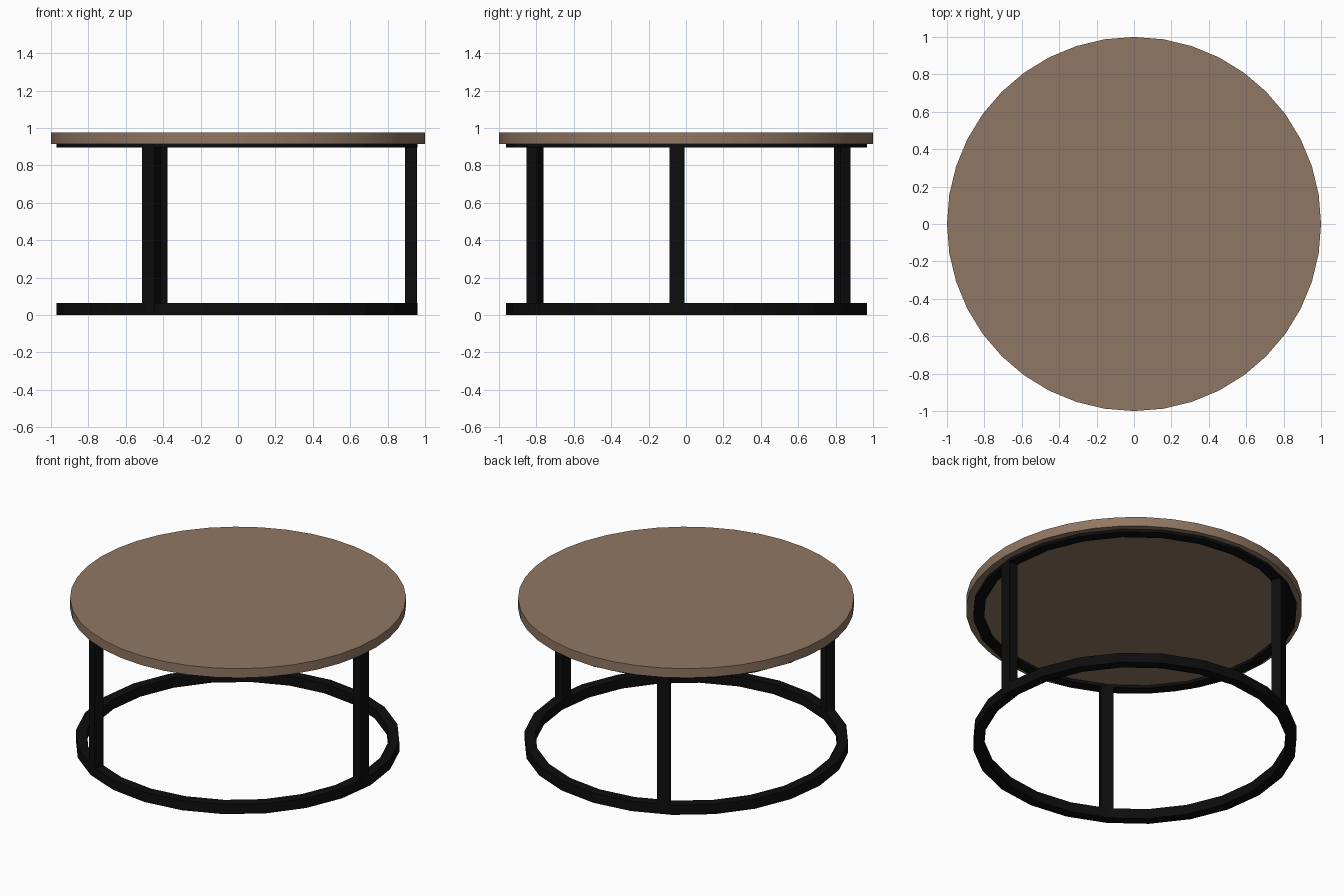
import bpy, bmesh, math
from mathutils import Matrix

if "Cube" in bpy.data.objects:
    bpy.data.objects.remove(bpy.data.objects["Cube"])

CX, CY = -0.005, 0.003      # slight offset of the metal frame


def material(name, rgb):
    m = bpy.data.materials.new(name)
    m.diffuse_color = (*rgb, 1)
    m.use_nodes = True
    m.node_tree.nodes["Principled BSDF"].inputs["Base Color"].default_value = m.diffuse_color
    return m


wood = material("brown wood", (0.28, 0.185, 0.125))
metal = material("black metal", (0.004, 0.004, 0.004))


def finish(name, bm, mat):
    bmesh.ops.recalc_face_normals(bm, faces=bm.faces)
    me = bpy.data.meshes.new(name)
    bm.to_mesh(me)
    bm.free()
    me.materials.append(mat)
    ob = bpy.data.objects.new(name, me)
    bpy.context.collection.objects.link(ob)
    return ob


def ring(name, r_in, r_out, z0, z1, sides=24):
    """Flat ring with a rectangular section."""
    bm = bmesh.new()
    section = [(r_in, z0), (r_out, z0), (r_out, z1), (r_in, z1)]
    loops = []
    for i in range(sides):
        a = 2 * math.pi * i / sides
        loops.append([bm.verts.new((CX + r * math.cos(a), CY + r * math.sin(a), z))
                      for r, z in section])
    for i in range(sides):
        p, q = loops[i], loops[(i + 1) % sides]
        for k in range(4):
            j = (k + 1) % 4
            bm.faces.new((p[k], q[k], q[j], p[j]))
    return finish(name, bm, metal)


def leg(name, degrees, radius=0.932):
    """Upright bar turned to face outwards."""
    bm = bmesh.new()
    z0, z1 = 0.01, 0.905
    bmesh.ops.create_cube(bm, size=1, matrix=(
        Matrix.Translation((CX, CY, 0))
        @ Matrix.Rotation(math.radians(degrees), 4, 'Z')
        @ Matrix.Translation((radius, 0, (z0 + z1) / 2))
        @ Matrix.Diagonal((0.061, 0.077, z1 - z0, 1))))
    return finish(name, bm, metal)


# Round table top
bm = bmesh.new()
bmesh.ops.create_cone(bm, cap_ends=True, segments=40, radius1=1, radius2=1,
                      depth=0.061, matrix=Matrix.Translation((0, 0, 0.9445)))
top = finish("table_top", bm, wood)
bpy.context.view_layer.objects.active = top
top.select_set(True)
bpy.ops.object.shade_smooth_by_angle(angle=math.radians(30))

# Metal frame
ring("floor_ring", 0.902, 0.966, 0.0, 0.064)
ring("support_ring", 0.902, 0.966, 0.895, 0.916)
leg("right_leg", -3.1)
leg("back_leg", 116.8)
leg("front_leg", 240.5)
